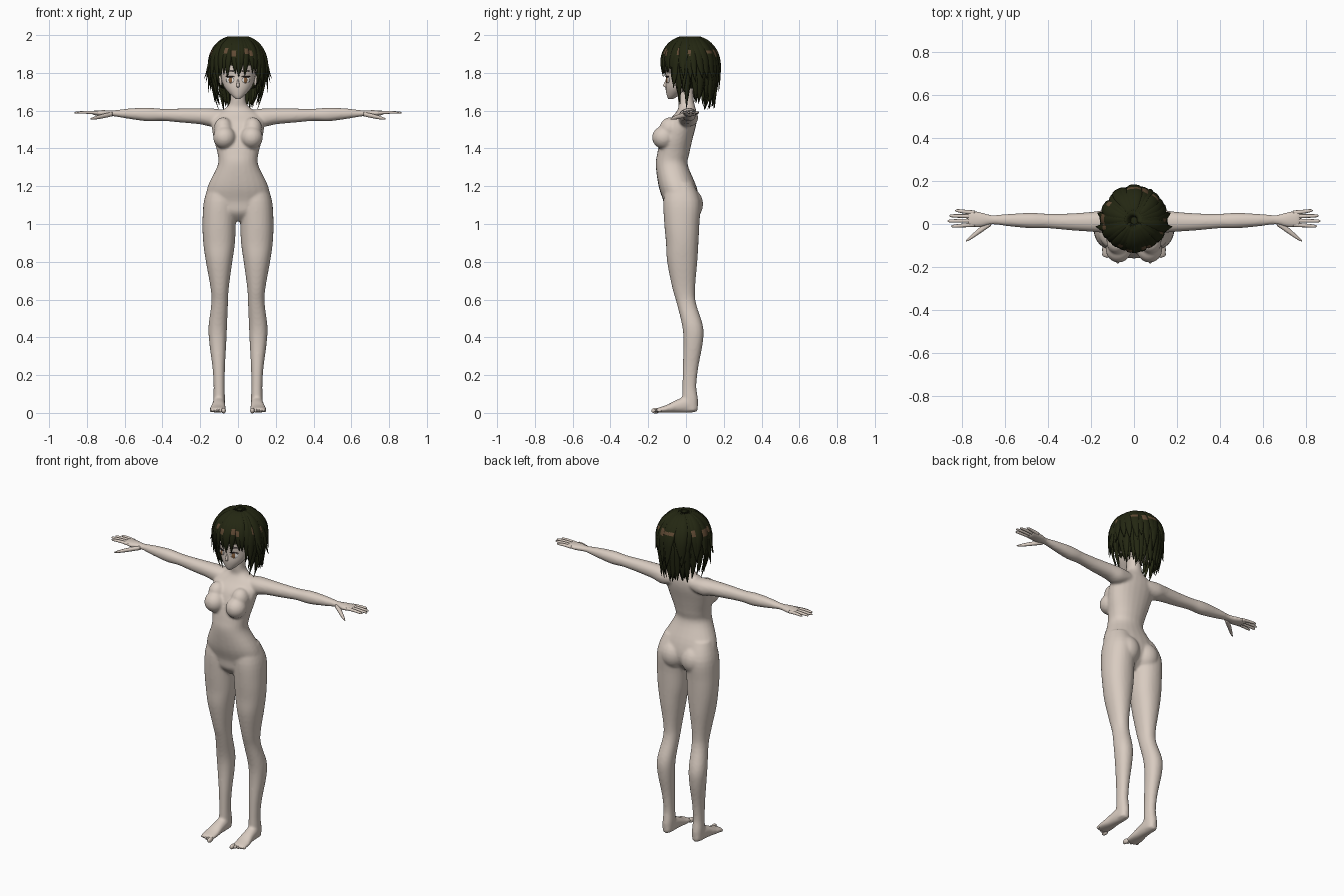
import bpy, bmesh, random
from math import sin, cos, pi, radians, sqrt, copysign
from mathutils import Vector, Matrix

random.seed(4)
if "Cube" in bpy.data.objects:
    bpy.data.objects.remove(bpy.data.objects["Cube"], do_unlink=True)


def material(name, r, g, b):
    mat = bpy.data.materials.new(name)
    mat.use_nodes = True
    mat.diffuse_color = (r, g, b, 1)
    node = mat.node_tree.nodes["Principled BSDF"]
    node.inputs["Base Color"].default_value = (r, g, b, 1)
    node.inputs["Roughness"].default_value = 0.8
    return mat


skin = material("skin", 0.69, 0.60, 0.53)
hair = material("dark_olive_hair", 0.017, 0.02, 0.006)
shine = material("brown_hair_shine", 0.12, 0.07, 0.035)
white = material("eye_white", 0.8, 0.78, 0.76)
iris = material("amber_iris", 0.25, 0.12, 0.05)
lash = material("dark_lash", 0.03, 0.02, 0.02)
lip = material("muted_lip", 0.35, 0.22, 0.22)


def finish(name, bm, *mats):
    bmesh.ops.recalc_face_normals(bm, faces=bm.faces)
    mesh = bpy.data.meshes.new(name)
    bm.to_mesh(mesh)
    bm.free()
    for mat in mats:
        mesh.materials.append(mat)
    mesh.shade_smooth()
    obj = bpy.data.objects.new(name, mesh)
    bpy.context.collection.objects.link(obj)
    return obj


def smooth_path(stations, steps):
    """Catmull-Rom interpolation of the station values."""
    pts = [Vector(s) for s in stations]
    pts = [pts[0]] + pts + [pts[-1]]
    out = []
    for a, b, c, d in zip(pts, pts[1:], pts[2:], pts[3:]):
        for i in range(steps):
            t = i / steps
            out.append(b + ((c - a) * t + (a * 2 - b * 5 + c * 4 - d) * t * t
                            + (b * 3 - a - c * 3 + d) * t ** 3) * 0.5)
    return out + [pts[-1]]


def bridge(bm, rings):
    """Skin a closed tube over rings; returns side faces by ring."""
    n = len(rings[0])
    rows = []
    for a, b in zip(rings, rings[1:]):
        rows.append([bm.faces.new((a[i], a[(i + 1) % n], b[(i + 1) % n], b[i]))
                     for i in range(n)])
    bm.faces.new(rings[0][::-1])
    bm.faces.new(rings[-1])
    return rows


def loft(bm, axis, stations, side=1, n=24, steps=4, power=0.92):
    """Stations: place on axis, two centre values, two radii (remaining axes in order)."""
    rings = []
    for t, u, v, ru, rv in smooth_path(stations, steps):
        ring = []
        for i in range(n):
            c, s = cos(2 * pi * i / n), sin(2 * pi * i / n)
            p = [u + max(ru, .002) * copysign(abs(c) ** power, c),
                 v + max(rv, .002) * copysign(abs(s) ** power, s)]
            p.insert("xyz".index(axis), t)
            ring.append(bm.verts.new((p[0] * side, p[1], p[2])))
        rings.append(ring)
    bridge(bm, rings)


def ball(bm, centre, radii, side=1, turn=0, mat=0):
    m = (Matrix.Translation((centre[0] * side, centre[1], centre[2]))
         @ Matrix.Rotation(turn * side, 4, "Z") @ Matrix.Diagonal((*radii, 1)))
    res = bmesh.ops.create_uvsphere(bm, u_segments=20, v_segments=12, radius=1, matrix=m)
    for f in {f for v in res["verts"] for f in v.link_faces}:
        f.material_index = mat


# Body: overlapping lofts fused into one smooth skin
torso = [(1.015, 0, -.03, .03, .04), (1.06, 0, -.03, .12, .08), (1.12, 0, -.025, .168, .095),
         (1.2, 0, -.045, .16, .1), (1.31, 0, -.075, .108, .085), (1.37, 0, -.068, .108, .085),
         (1.45, 0, -.05, .128, .085), (1.53, 0, -.025, .14, .08), (1.58, 0, -.002, .12, .06),
         (1.615, 0, .005, .065, .045), (1.65, 0, .0, .042, .042), (1.73, 0, -.005, .04, .042)]
leg = [(1.22, .08, -.035, .07, .07), (1.12, .095, -.022, .086, .098), (1.0, .1, -.022, .088, .093),
       (.9, .1, -.02, .084, .086), (.8, .1, -.02, .07, .08), (.66, .097, -.012, .048, .06),
       (.58, .097, .002, .044, .051), (.46, .107, .035, .049, .055), (.37, .107, .038, .045, .051),
       (.24, .102, .024, .033, .041), (.14, .1, .018, .029, .037), (.07, .1, .022, .031, .042),
       (.012, .1, .025, .029, .036)]
foot = [(.062, .1, .028, .018, .02), (.02, .1, .045, .031, .045), (-.05, .103, .035, .036, .034),
        (-.1, .106, .022, .043, .021), (-.14, .107, .016, .042, .014), (-.158, .107, .014, .036, .008)]
arm = [(.04, .012, 1.57, .04, .03), (.13, .012, 1.563, .052, .048), (.2, .01, 1.57, .046, .042),
       (.3, .01, 1.574, .039, .037), (.4, .014, 1.578, .034, .032), (.48, .016, 1.58, .036, .036),
       (.58, .018, 1.584, .029, .027), (.66, .02, 1.586, .022, .016), (.71, .02, 1.586, .035, .017),
       (.755, .024, 1.588, .039, .013), (.775, .025, 1.589, .034, .009)]
bm = bmesh.new()
loft(bm, "z", torso)
for side in (1, -1):
    loft(bm, "z", leg, side)
    loft(bm, "y", foot, side)
    loft(bm, "x", arm, side)
    ball(bm, (.068, .018, 1.105), (.074, .073, .085), side)
    ball(bm, (.072, -.118, 1.458), (.06, .062, .06), side)
    ball(bm, (.078, -.085, 1.505), (.05, .055, .06), side)
body = finish("body", bm, skin)
fuse = body.modifiers.new("fuse", "REMESH")
fuse.mode = "VOXEL"
fuse.voxel_size = .007
fuse.use_smooth_shade = True
soften = body.modifiers.new("soften", "SMOOTH")
soften.iterations = 8

# Fingers, thumbs and toes
fingers, toes = bmesh.new(), bmesh.new()
for side in (1, -1):
    for root, tip, reach in ((.053, .062, .832), (.035, .038, .858), (.016, .014, .866), (-.003, -.01, .85)):
        mid = (root + tip) / 2
        loft(fingers, "x", [(.74, root, 1.588, .01, .009), (.79, mid, 1.591, .009, .008),
                            (reach - .012, tip, 1.59, .007, .006), (reach, tip, 1.589, .002, .002)],
             side, n=10)
    loft(fingers, "x", [(.665, .005, 1.582, .014, .012), (.71, -.025, 1.572, .015, .012),
                        (.755, -.06, 1.562, .01, .009), (.782, -.08, 1.556, .003, .003)], side, n=10)
    for i in range(5):
        size = .015 - .0015 * i if i == 0 else .0105 - .0008 * i
        ball(toes, (.076 + .0165 * i, -.16 + .005 * i, .012), (size * .8, size * 1.6, size), side)
finish("fingers", fingers, skin)
finish("toes", toes, skin)

# Head with tapered jaw and small nose
bm = bmesh.new()
loft(bm, "z", [(1.663, 0, -.08, .012, .014), (1.682, 0, -.068, .036, .034), (1.72, 0, -.042, .07, .066),
               (1.77, 0, -.018, .09, .088), (1.85, 0, 0, .1, .108), (1.93, 0, .01, .085, .09),
               (1.975, 0, .015, .03, .03)], power=1)
loft(bm, "z", [(1.722, 0, -.1, .004, .006), (1.732, 0, -.108, .008, .014),
               (1.765, 0, -.1, .004, .006)], n=10)
for side in (1, -1):
    ball(bm, (.093, .005, 1.76), (.01, .02, .032), side)
finish("head", bm, skin)

# Painted face: eyes, lashes, brows, lips
bm = bmesh.new()
for side in (1, -1):
    turn = radians(24)
    ball(bm, (.042, -.0975, 1.762), (.023, .004, .017), side, turn)
    ball(bm, (.04, -.101, 1.762), (.011, .0035, .016), side, turn, 1)
    ball(bm, (.043, -.1, 1.78), (.026, .0045, .004), side, turn, 2)
    ball(bm, (.042, -.099, 1.81), (.024, .004, .003), side, turn, 2)
ball(bm, (0, -.1, 1.697), (.012, .0045, .003), mat=3)
finish("face_details", bm, white, iris, lash, lip)

# Hair: scalp cap plus tapered locks running down from the crown
MID_Z, TOP_Z, MID_Y = 1.84, 1.993, .018


def hair_point(a, z, lift):
    if z > MID_Z:
        f = sqrt(max(0, 1 - ((z - MID_Z) / (TOP_Z + .004 - MID_Z)) ** 2))
    else:
        f = 1 - 6 * (MID_Z - z) ** 2
    return Vector((sin(a) * (.142 * f + lift), MID_Y - cos(a) * (.147 * f + lift), z))


def lock(bm, a, end, width, flick=0, sway=0, lift=0, top=TOP_Z, rows=16):
    rings = []
    glint = random.random() < .4
    for i in range(rows + 1):
        t = i / rows
        ang = a + sway * t * t
        p = hair_point(ang, top - (top - end) * t ** 1.7, lift + flick * t ** 5)
        across = Vector((cos(ang), sin(ang), 0))
        out = Vector((sin(ang), -cos(ang), 0))
        w = width * (.25 + .75 * min(1, t * 2.5)) * (1 - t ** 4) + .001
        d = .013 * (1 - t ** 3) + .001
        rings.append([bm.verts.new(p + across * w * cos(k * pi / 4) + out * d * sin(k * pi / 4))
                      for k in range(8)])
    for row in bridge(bm, rings):
        z = row[0].calc_center_median().z
        if glint and 1.895 < z < 1.925:
            for f in row[1:3]:
                f.material_index = 1


cap = bmesh.new()
bmesh.ops.create_uvsphere(cap, u_segments=32, v_segments=20, radius=1,
                          matrix=Matrix.Translation((0, MID_Y, MID_Z)) @ Matrix.Diagonal((.139, .144, .152, 1)))
open_faces = [f for f in cap.faces if f.calc_center_median().z < 1.72
              or (f.calc_center_median().y < -.03 and f.calc_center_median().z < 1.83)]
bmesh.ops.delete(cap, geom=open_faces, context="FACES")
finish("hair_cap", cap, hair)

bm = bmesh.new()
rand = random.uniform
for i in range(11):                      # bangs
    a = radians(-50 + 10 * i)
    lock(bm, a, rand(1.768, 1.80), .024, -.006, rand(-.12, .12), rand(-.004, .003))
for i in range(22):                      # long back layer
    a = radians(78 + 204 * i / 21)
    lock(bm, a, 1.655 + rand(-.02, .02) + .03 * cos(a), .032, rand(-.005, .02), rand(-.15, .15), -.004)
for i in range(18):                      # shorter outer layer
    a = radians(65 + 230 * i / 17)
    lock(bm, a, rand(1.70, 1.78), .03, rand(0, .02), rand(-.2, .2), rand(.002, .008))
for side in (1, -1):                     # face-framing and flicked locks
    for deg, end, flick, sway in ((56, 1.72, -.01, -.1), (66, 1.67, -.01, -.1), (75, 1.63, 0, -.2),
                                  (88, 1.61, .005, -.1), (72, 1.77, .04, .15), (95, 1.75, .035, .1),
                                  (84, 1.695, .035, -.1)):
        lock(bm, radians(deg) * side, end, .022, flick, sway * side, .003)
for i in range(9):                       # nape ends
    lock(bm, radians(140 + 10 * i), rand(1.60, 1.63), .022, rand(.01, .035), rand(-.15, .15), 0, 1.85)
finish("hair_locks", bm, hair, shine)
